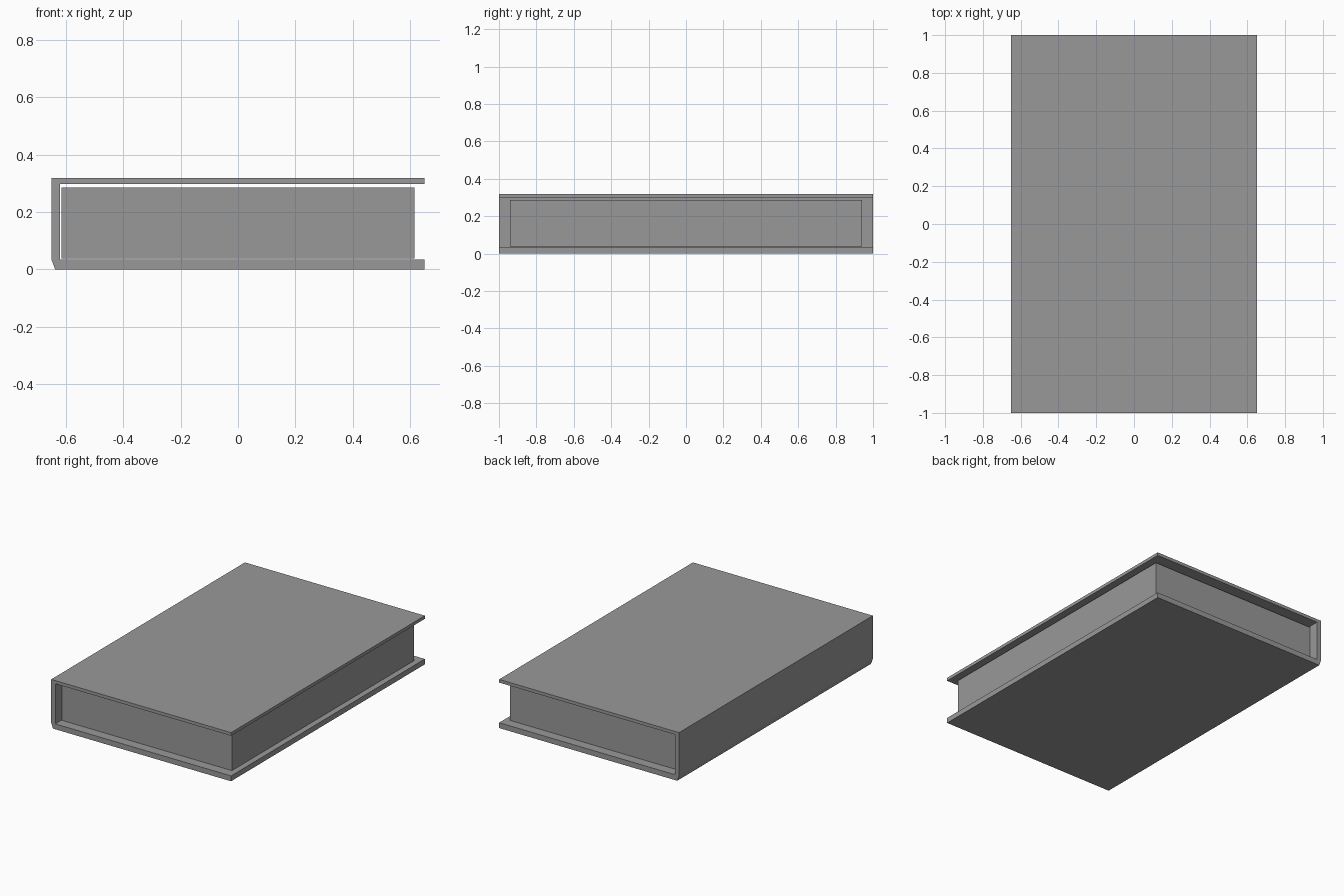
import bpy, bmesh

if "Cube" in bpy.data.objects:
    bpy.data.objects.remove(bpy.data.objects["Cube"])

grey = bpy.data.materials.new("plain grey")
grey.diffuse_color = (0.318, 0.318, 0.318, 1.0)
grey.use_nodes = True
grey.node_tree.nodes["Principled BSDF"].inputs["Base Color"].default_value = grey.diffuse_color


def extrude_profile(name, profile, half_length):
    """Extrude a closed x-z profile along y, centred on y = 0."""
    bm = bmesh.new()
    face = bm.faces.new([bm.verts.new((x, -half_length, z)) for x, z in profile])
    result = bmesh.ops.extrude_face_region(bm, geom=[face])
    moved = [v for v in result["geom"] if isinstance(v, bmesh.types.BMVert)]
    bmesh.ops.translate(bm, verts=moved, vec=(0, 2 * half_length, 0))
    bmesh.ops.recalc_face_normals(bm, faces=bm.faces)
    mesh = bpy.data.meshes.new(name)
    bm.to_mesh(mesh)
    bm.free()
    mesh.materials.append(grey)
    obj = bpy.data.objects.new(name, mesh)
    bpy.context.collection.objects.link(obj)
    return obj


# Cover: C-shaped section with a bevelled lower spine corner
extrude_profile("book_cover", [
    (-0.637, 0.0), (0.65, 0.0), (0.65, 0.035), (-0.62, 0.035),
    (-0.62, 0.297), (0.65, 0.297), (0.65, 0.318), (-0.65, 0.318),
    (-0.65, 0.035)], 1.0)

# Page block: set in from the cover edges, with a gap under the top board
extrude_profile("page_block", [
    (-0.614, 0.037), (0.614, 0.037), (0.614, 0.285), (-0.614, 0.285)], 0.94)
